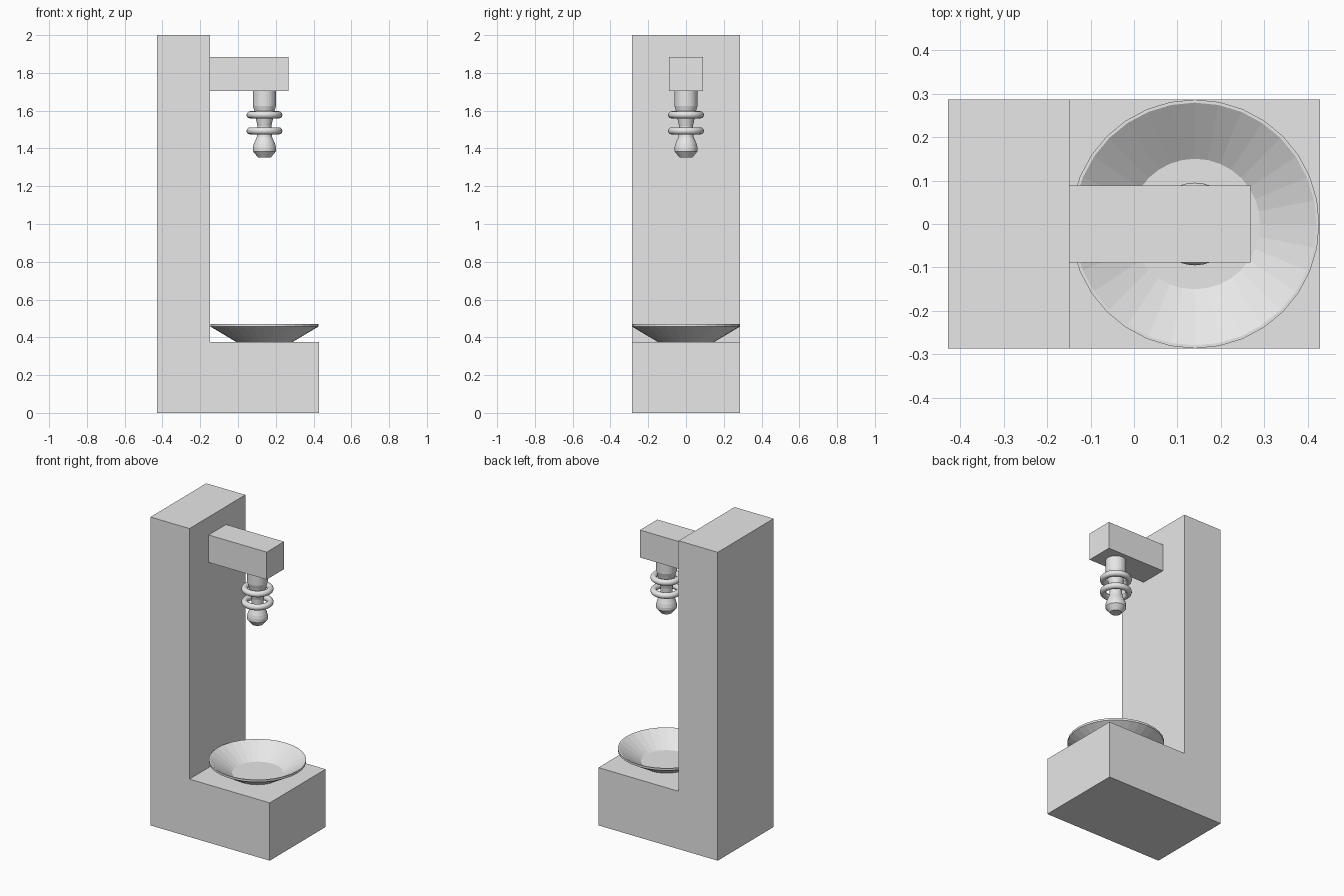
import bpy, bmesh, math

if "Cube" in bpy.data.objects:
    bpy.data.objects.remove(bpy.data.objects["Cube"])

grey = bpy.data.materials.new("plain_grey")
grey.diffuse_color = (0.8, 0.8, 0.8, 1)
grey.use_nodes = True
grey.node_tree.nodes["Principled BSDF"].inputs["Base Color"].default_value = grey.diffuse_color

AXIS_X = 0.14  # shared vertical axis of nozzle and bowl


def finish(name, bm):
    bmesh.ops.recalc_face_normals(bm, faces=bm.faces)
    mesh = bpy.data.meshes.new(name)
    bm.to_mesh(mesh)
    bm.free()
    mesh.materials.append(grey)
    obj = bpy.data.objects.new(name, mesh)
    bpy.context.collection.objects.link(obj)
    return obj


def prism(name, outline, half_depth):
    """Extrude an XZ outline symmetrically along y."""
    bm = bmesh.new()
    face = bm.faces.new([bm.verts.new((x, -half_depth, z)) for x, z in outline])
    res = bmesh.ops.extrude_face_region(bm, geom=[face])
    verts = [g for g in res["geom"] if isinstance(g, bmesh.types.BMVert)]
    bmesh.ops.translate(bm, verts=verts, vec=(0, 2 * half_depth, 0))
    return finish(name, bm)


def lathe(name, profile, sides=32, closed=False):
    """Revolve (radius, z) points about the shared axis."""
    bm = bmesh.new()
    rings = []
    for r, z in profile:
        rings.append([bm.verts.new((AXIS_X + r * math.cos(math.tau * i / sides),
                                    r * math.sin(math.tau * i / sides), z))
                      for i in range(sides)])
    pairs = list(zip(rings, rings[1:]))
    if closed:
        pairs.append((rings[-1], rings[0]))
    else:
        bm.faces.new(rings[0])
        bm.faces.new(rings[-1])
    for a, b in pairs:
        for i in range(sides):
            j = (i + 1) % sides
            bm.faces.new((a[i], a[j], b[j], b[i]))
    return finish(name, bm)


# L-shaped body: tall column with a low base
prism("body", [(-0.428, 0), (0.428, 0), (0.428, 0.375), (-0.148, 0.375),
               (-0.148, 2), (-0.428, 2)], 0.286)

# Arm reaching out over the base
prism("arm", [(-0.148, 1.705), (0.268, 1.705), (0.268, 1.883), (-0.148, 1.883)], 0.089)

# Shallow bowl with a thin wall and a narrow upright rim
lathe("bowl", [(0.15, 0.376), (0.286, 0.457), (0.286, 0.47), (0.279, 0.47),
               (0.15, 0.386)])

# Turned nozzle hanging under the arm
lathe("nozzle", [(0.061, 1.705), (0.061, 1.625), (0.054, 1.60), (0.046, 1.56),
                 (0.037, 1.52), (0.036, 1.49), (0.041, 1.46), (0.056, 1.425),
                 (0.061, 1.405), (0.061, 1.385), (0.034, 1.352)])

# Two loose rings around the nozzle
for name, z in (("upper_ring", 1.578), ("lower_ring", 1.493)):
    section = [(0.076 + 0.019 * math.cos(math.tau * k / 12),
                z + 0.019 * math.sin(math.tau * k / 12)) for k in range(12)]
    ring = lathe(name, section, closed=True)
    ring.data.shade_smooth()
